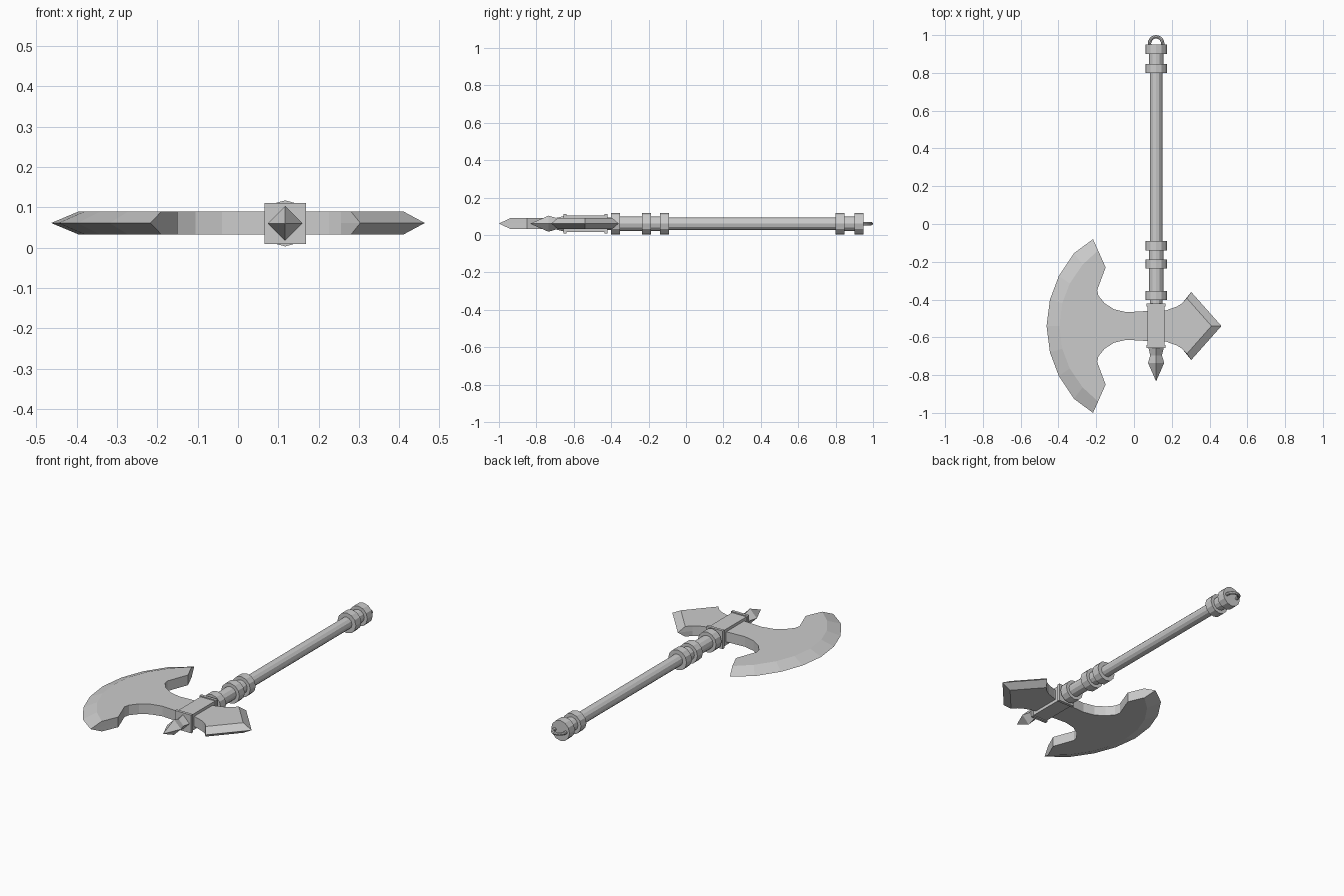
import bpy, bmesh, math
from mathutils import Matrix

cube = bpy.data.objects.get("Cube")
if cube:
    bpy.data.objects.remove(cube, do_unlink=True)

AXIS_X, AXIS_Z, HEAD_Y = 0.117, 0.06, -0.54
HALF_THICK = 0.0285

steel = bpy.data.materials.new("grey steel")
steel.use_nodes = True
colour = (0.6, 0.6, 0.6, 1)
steel.diffuse_color = colour
steel.node_tree.nodes["Principled BSDF"].inputs["Base Color"].default_value = colour


def finish(name, bm, location):
    bmesh.ops.recalc_face_normals(bm, faces=bm.faces)
    mesh = bpy.data.meshes.new(name)
    bm.to_mesh(mesh)
    bm.free()
    mesh.materials.append(steel)
    obj = bpy.data.objects.new(name, mesh)
    obj.location = location
    bpy.context.collection.objects.link(obj)
    return obj


def skin(bm, rings):
    """Join closed rings of points with quads and cap both ends."""
    loops = [[bm.verts.new(p) for p in ring] for ring in rings]
    n = len(loops[0])
    for a, b in zip(loops, loops[1:]):
        for i in range(n):
            j = (i + 1) % n
            bm.faces.new((a[i], a[j], b[j], b[i]))
    bm.faces.new(loops[0])
    bm.faces.new(loops[-1])


def shaft(name, profile, sides=12, turn=0.0):
    """Solid along y from (y, radius) pairs, centred on the handle axis."""
    bm = bmesh.new()
    angles = [turn + math.tau * i / sides for i in range(sides)]
    skin(bm, [[(r * math.cos(a), y, r * math.sin(a)) for a in angles]
              for y, r in profile])
    return finish(name, bm, (AXIS_X, 0, AXIS_Z))


def plate(name, cutting, walls):
    """Symmetric blade: cutting holds (edge, flat) point pairs, walls are square cut."""
    pairs = cutting + [(p, p) for p in walls]
    mirrored = [tuple((x, -y) for x, y in pair) for pair in reversed(pairs[1:])]
    outline = pairs + mirrored
    bm = bmesh.new()
    skin(bm, [[(*pair[k], z) for pair in outline]
              for k, z in ((1, -HALF_THICK), (0, 0), (1, HALF_THICK))])
    return finish(name, bm, (0, HEAD_Y, AXIS_Z + 0.001))


# Crescent blade on the right
plate("crescent_blade",
      [((-0.463, 0), (-0.395, 0)), ((-0.445, 0.14), (-0.38, 0.12)),
       ((-0.398, 0.265), (-0.34, 0.225)), ((-0.318, 0.385), (-0.272, 0.325)),
       ((-0.217, 0.46), (-0.19, 0.40))],
      [(-0.15, 0.31), (-0.195, 0.19), (-0.188, 0.16), (-0.155, 0.12),
       (-0.105, 0.088), (-0.04, 0.073), (0.08, 0.08)])

# Pointed counter blade on the left
plate("back_blade",
      [((0.463, 0), (0.41, 0)), ((0.303, 0.18), (0.28, 0.147))],
      [(0.255, 0.12), (0.225, 0.102), (0.17, 0.083), (0.15, 0.08)])

# Handle and its thicker sleeves
shaft("handle", [(-0.45, 0.033), (0.92, 0.033)])
for name, start, end in (("pommel_sleeve", 0.81, 0.94), ("grip_sleeve", -0.39, -0.10)):
    shaft(name, [(start, 0.038), (end, 0.038)])

# Collars
for i, y in enumerate((-0.378, -0.212, -0.115, 0.823, 0.925)):
    shaft(f"collar_{i + 1}", [(y - 0.024, 0.057), (y + 0.024, 0.057)])

# Square socket with a flange at each end
ROOT2, QUARTER = math.sqrt(2), math.pi / 4
shaft("socket", [(-0.65, 0.045 * ROOT2), (-0.425, 0.045 * ROOT2)], 4, QUARTER)
for name, y in (("front_flange", -0.648), ("rear_flange", -0.428)):
    shaft(name, [(y - 0.008, 0.051 * ROOT2), (y + 0.008, 0.051 * ROOT2)], 4, QUARTER)

# Diamond spike at the tip
shaft("tip_spike", [(-0.65, 0.042), (-0.695, 0.031), (-0.735, 0.043), (-0.832, 0.0005)], 4)

# Hanging ring on the pommel
bm = bmesh.new()
major, minor, steps, sides = 0.035, 0.009, 20, 8
grid = []
for i in range(steps):
    turn = Matrix.Rotation(math.tau * i / steps, 3, 'Z')
    loop = []
    for j in range(sides):
        a = math.tau * j / sides
        v = bm.verts.new((major + minor * math.cos(a), 0, minor * math.sin(a)))
        v.co = turn @ v.co
        loop.append(v)
    grid.append(loop)
for i in range(steps):
    for j in range(sides):
        a, b, k = grid[i], grid[(i + 1) % steps], (j + 1) % sides
        bm.faces.new((a[j], b[j], b[k], a[k]))
finish("hanging_ring", bm, (AXIS_X, 0.956, AXIS_Z))
